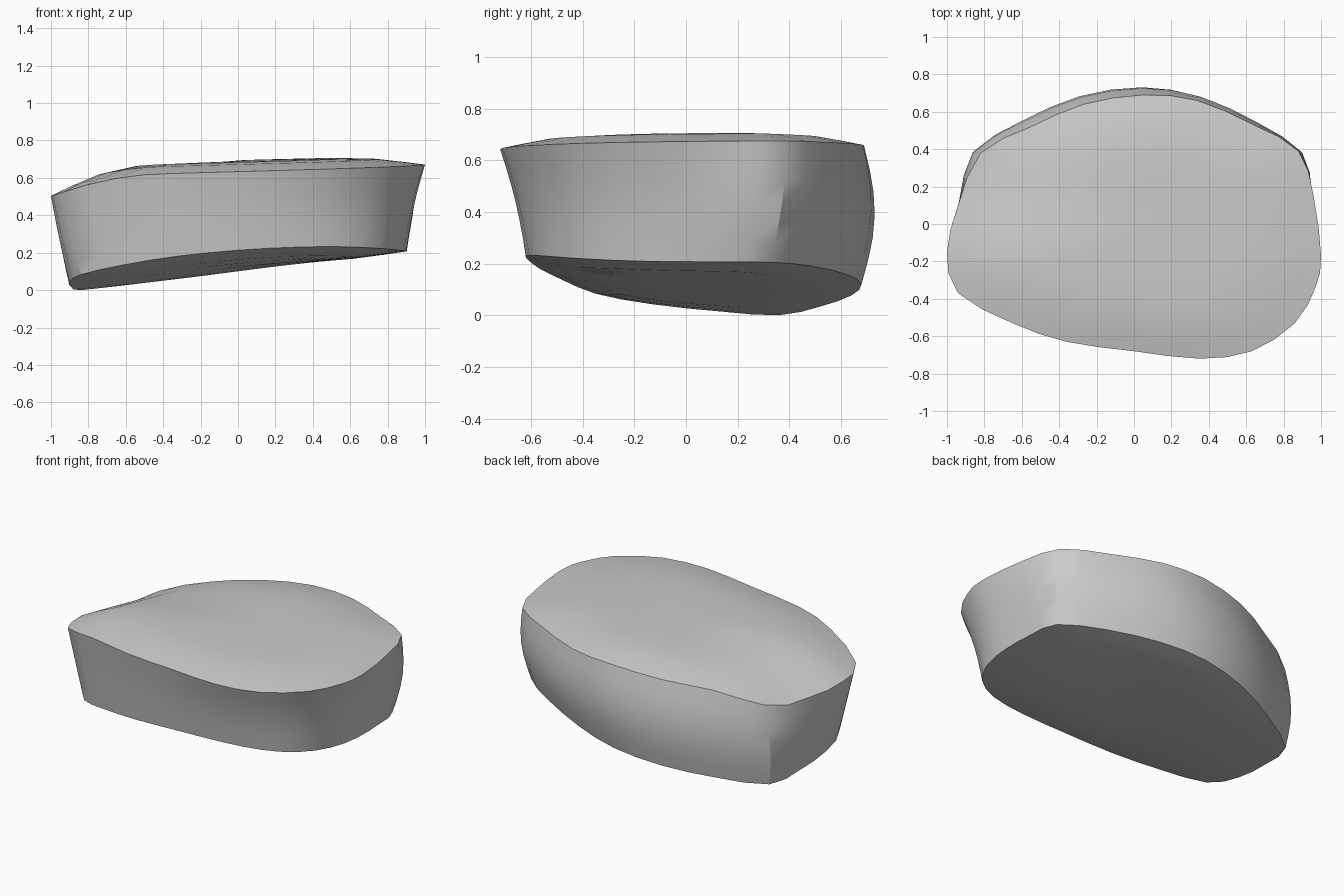
import bpy
import bmesh
import math
from mathutils import Vector

cube = bpy.data.objects.get("Cube")
if cube:
    bpy.data.objects.remove(cube, do_unlink=True)

# Matching outlines of the upper and lower rims, counter-clockwise from the left side
UPPER = [(1, -.17), (.96, .15), (.88, .39), (.64, .53), (.34, .66), (.05, .69),
         (-.27, .64), (-.55, .52), (-.82, .38), (-.94, .1), (-1, -.15), (-.94, -.37),
         (-.65, -.53), (-.36, -.63), (0, -.68), (.35, -.72), (.63, -.68), (.86, -.53),
         (.97, -.34)]
LOWER = [(.9, -.08), (.895, .14), (.86, .33), (.62, .49), (.32, .62), (.03, .68),
         (-.28, .64), (-.58, .52), (-.84, .36), (-.89, .13), (-.9, -.13), (-.84, -.35),
         (-.6, -.48), (-.32, -.57), (0, -.61), (.32, -.62), (.57, -.58), (.75, -.47),
         (.86, -.29)]
STEPS = 2
SIDE_ROWS = 6


def smooth_loop(points):
    """Catmull-Rom curve through a closed outline."""
    pts = [Vector(p) for p in points]
    count = len(pts)
    result = []
    for i in range(count):
        a, b, c, d = (pts[(i + k) % count] for k in (-1, 0, 1, 2))
        for s in range(STEPS):
            t = s / STEPS
            result.append(b + (c - a) * t / 2
                          + (a - b * 2.5 + c * 2 - d / 2) * t ** 2
                          + (b * 3 - a - c * 3 + d) * t ** 3 / 2)
    return result


def upper_height(p):
    """Top surface: gentle rise to the left, dropping off on the right and its back corner."""
    drop = max(0, -.4 - p.x)
    corner = max(0, -p.x) * min(1, max(0, p.y + .15) / .4)
    return .64 + .03 * p.x + .015 * p.y - .3 * drop ** 2 - .08 * corner


def lower_height(p):
    """Tilted, slightly twisted underside."""
    front = min(0, p.y)
    return (.15 + .1 * p.x - .055 * p.y - .045 * p.x ** 2
            + .06 * p.x * p.y + .07 * front ** 2)


def side_bulge(p):
    """The back swells out, the front and the front left are slightly hollow."""
    back = min(1, max(0, p.y) / .35) * min(1, (1.4 - abs(p.x)) / .8)
    hollow = max(0, p.x) * min(1, max(0, .2 - p.y) / .2)
    return .008 + .038 * back - .018 * hollow - .02 * max(0, -p.y)


def make_row(bm, coords):
    return [bm.verts.new(c) for c in coords]


def bridge(bm, low, high):
    count = len(low)
    for i in range(count):
        j = (i + 1) % count
        bm.faces.new((low[i], low[j], high[j], high[i]))


def cap(bm, row, centre, flip):
    count = len(row)
    middle = bm.verts.new(centre)
    for i in range(count):
        tri = (row[i], row[(i + 1) % count], middle)
        bm.faces.new(tri[::-1] if flip else tri)


upper = smooth_loop(UPPER)
lower = smooth_loop(LOWER)
bm = bmesh.new()
rows = []

# Underside: a shallow belly, from the middle out to the lower rim
for scale, sag in ((.4, .03), (.7, .027), (.88, .013)):
    rows.append(make_row(bm, [(*(p * scale), lower_height(p * scale) - sag) for p in lower]))

# Flared, swelling side wall
for r in range(SIDE_ROWS + 1):
    t = r / SIDE_ROWS
    coords = []
    for a, b in zip(lower, upper):
        p = a.lerp(b, t)
        p += p.normalized() * side_bulge(p) * math.sin(math.pi * t)
        z = lower_height(a) * (1 - t) + upper_height(b) * t
        coords.append((p.x, p.y, z))
    rows.append(make_row(bm, coords))

# Softly domed top with a broad flat middle
for scale, lift in ((.9, .015), (.75, .036), (.55, .045), (.3, .046)):
    rows.append(make_row(bm, [(*(p * scale), upper_height(p * scale) + lift) for p in upper]))

for low, high in zip(rows, rows[1:]):
    bridge(bm, low, high)
origin = Vector((0, 0))
cap(bm, rows[0], (0, 0, lower_height(origin) - .03), True)
cap(bm, rows[-1], (0, 0, upper_height(origin) + .046), False)
bmesh.ops.recalc_face_normals(bm, faces=bm.faces)

# Stand the slab on the ground
base = min(v.co.z for v in bm.verts)
bmesh.ops.translate(bm, verts=bm.verts, vec=(0, 0, -base))

mesh = bpy.data.meshes.new("stone_slab")
bm.to_mesh(mesh)
bm.free()
slab = bpy.data.objects.new("stone_slab", mesh)
bpy.context.collection.objects.link(slab)

# Plain grey stone
stone = bpy.data.materials.new("stone_grey")
stone.use_nodes = True
colour = (.6, .6, .6, 1)
stone.diffuse_color = colour
stone.node_tree.nodes["Principled BSDF"].inputs["Base Color"].default_value = colour
mesh.materials.append(stone)

bpy.ops.object.select_all(action='DESELECT')
slab.select_set(True)
bpy.context.view_layer.objects.active = slab
bpy.ops.object.shade_smooth_by_angle(angle=math.radians(30))
